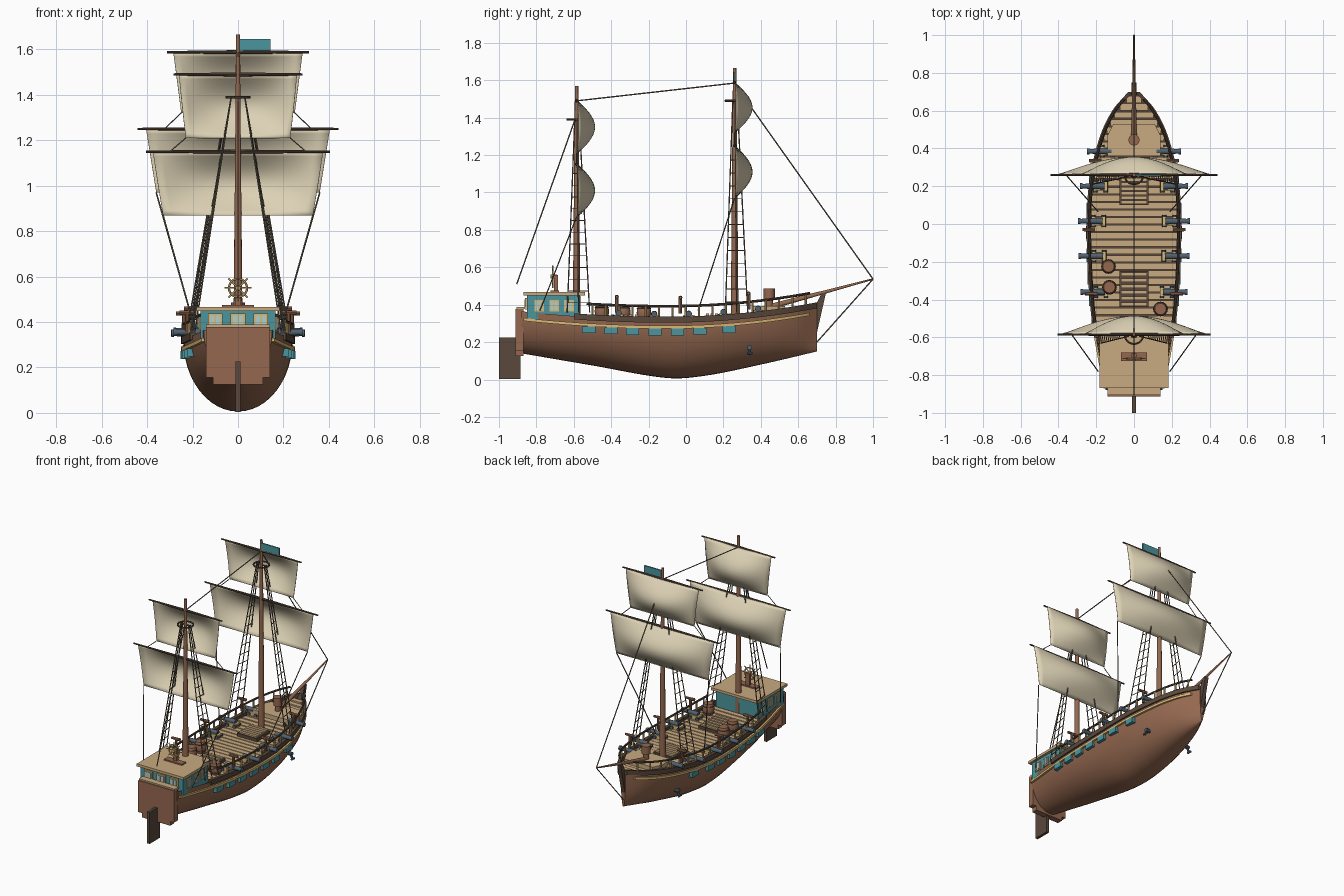
import bpy, bmesh, math
from mathutils import Vector, Matrix

if "Cube" in bpy.data.objects:
    bpy.data.objects.remove(bpy.data.objects["Cube"])
pi = math.pi
COL = dict(wood=(.30, .14, .08), deck=(.58, .40, .22), sail=(.72, .64, .46), teal=(.07, .30, .34),
           dark=(.10, .065, .045), gold=(.70, .48, .18), iron=(.08, .12, .16), rope=(.17, .14, .10), glass=(.45, .62, .58))
MATS = {}
for k, c in COL.items():
    MATS[k] = bpy.data.materials.new(k)
    MATS[k].diffuse_color = (*c, 1)

def finish(bm, name, mat):
    bmesh.ops.recalc_face_normals(bm, faces=bm.faces)
    me = bpy.data.meshes.new(name)
    bm.to_mesh(me)
    bm.free()
    ob = bpy.data.objects.new(name, me)
    bpy.context.collection.objects.link(ob)
    me.materials.append(MATS[mat])
    bpy.ops.object.select_all(action='DESELECT')
    ob.select_set(True)
    bpy.context.view_layer.objects.active = ob
    bpy.ops.object.shade_smooth_by_angle(angle=math.radians(35))
    return ob

def box(bm, x0, x1, y0, y1, z0, z1):
    m = Matrix.Translation(((x0+x1)/2, (y0+y1)/2, (z0+z1)/2)) @ Matrix.Diagonal((x1-x0, y1-y0, z1-z0, 1))
    bmesh.ops.create_cube(bm, size=1, matrix=m)

def rod(bm, p, q, r, r2=None, n=8):
    p, q = Vector(p), Vector(q)
    d = q - p
    m = Matrix.Translation((p+q)/2) @ d.to_track_quat('Z', 'Y').to_matrix().to_4x4()
    bmesh.ops.create_cone(bm, cap_ends=True, segments=n, radius1=r, radius2=r if r2 is None else r2, depth=d.length, matrix=m)

def ring(bm, c, R, r, axis='Z', n=24):
    pts = []
    for i in range(n+1):
        a, b = R*math.cos(2*pi*i/n), R*math.sin(2*pi*i/n)
        pts.append(Vector(c) + Vector((a, b, 0) if axis == 'Z' else (a, 0, b)))
    for p, q in zip(pts, pts[1:]):
        rod(bm, p, q, r, n=6)

def loft(bm, rows, closed=False, caps=True):
    vs = [[bm.verts.new(p) for p in row] for row in rows]
    n = len(rows[0])
    for a, b in zip(vs, vs[1:]):
        for i in range(n if closed else n-1):
            j = (i+1) % n
            bm.faces.new((a[i], a[j], b[j], b[i]))
    if caps:
        bm.faces.new(vs[0])
        bm.faces.new(vs[-1])

def curve(tab):
    # smooth curve through a few hull stations
    def f(y):
        y = min(max(y, tab[0][0]), tab[-1][0])
        i = max(k for k in range(len(tab)-1) if tab[k][0] <= y)
        sl = lambda k: ((tab[min(k+1, len(tab)-1)][1]-tab[max(k-1, 0)][1]) /
                        (tab[min(k+1, len(tab)-1)][0]-tab[max(k-1, 0)][0]))
        (a, u), (b, v) = tab[i], tab[i+1]
        h = b-a
        t = (y-a)/h
        return ((2*t**3-3*t*t+1)*u + (t**3-2*t*t+t)*h*sl(i) + (3*t*t-2*t**3)*v + (t**3-t*t)*h*sl(i+1))
    return f

W = curve([(-.88, .15), (-.5, .215), (-.1, .24), (.2, .23), (.45, .175), (.6, .105), (.7, .02)])
K = curve([(-.88, .14), (-.5, .075), (-.1, .008), (.1, .02), (.4, .08), (.7, .15)])
S = lambda y: .322 + (.12 if y > -.1 else .07)*(y+.1)**2
span = lambda a, b, n: [a+(b-a)*i/n for i in range(n+1)]
new = bmesh.new

# hull shell and under-deck
bm = new()
rows = []
for y in span(-.88, .7, 48):
    rows.append([(W(y)*math.sin(t), y, S(y)-(S(y)-K(y))*math.cos(t)) for t in span(-pi/2, pi/2, 24)])
loft(bm, rows)
finish(bm, "hull", 'wood')
bm = new()
loft(bm, [[(s*(W(y)-.003), y, S(y)-.02) for s in (-1, 1)] for y in span(-.88, .69, 40)], caps=False)
finish(bm, "under_deck", 'dark')

# deck planks
bm = new()
for i in range(31):
    y = -.56 + i*.04
    w = W(y+.025)-.012
    box(bm, -w, w, y, y+.034, S(y)-.02, S(y)-.006)
finish(bm, "deck_planks", 'deck')

# gunwale and gold trim along both sides
def strake(name, x0, x1, z0, z1, ya, yb, mat):
    bm = new()
    for s in (-1, 1):
        loft(bm, [[(s*(W(y)+a), y, S(y)+b) for a, b in ((x0, z0), (x1, z0), (x1, z1), (x0, z1))]
                  for y in span(ya, yb, 40)], closed=True)
    finish(bm, name, mat)
strake("gunwale", -.014, .01, -.018, .014, -.6, .7, 'dark')
strake("gold_trim", -.02, .01, -.05, -.034, -.87, .66, 'gold')

# deck rail, posts and swivel guns
rail, posts, swivel = new(), new(), new()
for s in (-1, 1):
    pts = [(s*(W(y)-.004), y, S(y)+.07) for y in span(-.53, .66, 30)]
    for p, q in zip(pts, pts[1:]):
        rod(rail, p, q, .007)
    for y in span(-.5, .64, 16):
        rod(posts, (s*(W(y)-.004), y, S(y)), (s*(W(y)-.004), y, S(y)+.07), .006)
    for y in (-.37, -.03, .335):
        x = s*(W(y)-.004)
        rod(swivel, (x, y, S(y)+.03), (x, y, S(y)+.115), .009)
        rod(swivel, (x-s*.03, y, S(y)+.115), (x+s*.035, y, S(y)+.115), .011, .008)
finish(rail, "deck_rail", 'dark')
finish(posts, "rail_posts", 'gold')
finish(swivel, "swivel_guns", 'wood')

# deck cannons, carriages and gunport lids
gun, car, trim, port = new(), new(), new(), new()
for s in (-1, 1):
    for y in (.385, .2, .015, -.17, -.36):
        o = W(y)+.055
        z = S(y)+.028
        rod(gun, (s*(o-.13), y, z), (s*o, y, z), .017, .012, 12)
        rod(gun, (s*(o-.012), y, z), (s*o, y, z), .016, n=12)
        x0, x1 = sorted((s*(o-.145), s*(o-.07)))
        box(car, x0, x1, y-.022, y+.022, S(y)-.006, z-.006)
        for dx in (.135, .08):
            rod(trim, (s*(o-dx), y-.032, S(y)+.006), (s*(o-dx), y+.032, S(y)+.006), .012, n=10)
    for y in (-.52, -.4, -.285, -.165, -.045, .075, .23):
        w = W(y)
        x0, x1 = sorted((s*(w-.03), s*(w+.012)))
        z = S(y)-.068
        box(port, x0, x1, y-.035, y+.035, z-.018, z+.018)
finish(gun, "cannons", 'iron')
finish(car, "cannon_carriages", 'gold')
finish(trim, "carriage_wheels", 'iron')
finish(port, "gunport_lids", 'teal')

# stern: transom, rudder, cabin with windows
bm = new()
box(bm, -.14, .14, -.912, -.87, .125, .378)
bmesh.ops.bevel(bm, geom=[e for e in bm.edges if max(v.co.z for v in e.verts) < .2 and abs(e.verts[0].co.y-e.verts[1].co.y) > .01],
                offset=.03, segments=4, affect='EDGES')
finish(bm, "transom", 'wood')
bm = new()
box(bm, -.01, .01, -1, -.885, .003, .226)
finish(bm, "rudder", 'dark')
bm = new()
box(bm, -.165, .165, -.85, -.57, .315, .45)
finish(bm, "cabin", 'teal')
bm = new()
box(bm, -.183, .183, -.868, -.54, .449, .467)
box(bm, -.14, .14, -.905, -.86, .376, .388)
finish(bm, "cabin_roof", 'deck')
fr, gl = new(), new()
for x in (-.1, 0, .1):
    box(fr, x-.032, x+.032, -.86, -.845, .375, .437)
    for d in (-.013, .013):
        box(gl, x+d-.01, x+d+.01, -.864, -.85, .384, .428)
for s in (-1, 1):
    for y in (-.785, -.705, -.625):
        x0, x1 = sorted((s*.16, s*.172))
        box(fr, x0, x1, y-.026, y+.026, .365, .425)
        for d in (-.011, .011):
            x0, x1 = sorted((s*.16, s*.176))
            box(gl, x0, x1, y+d-.008, y+d+.008, .373, .417)
finish(fr, "window_frames", 'gold')
finish(gl, "window_panes", 'glass')

# steering wheel
bm = new()
wc = Vector((0, -.712, .55))
ring(bm, wc, .04, .005, 'Y')
rod(bm, (0, -.725, .55), (0, -.69, .55), .011)
for k in range(8):
    a = k*pi/4
    rod(bm, wc, wc+Vector((math.cos(a), 0, math.sin(a)))*.06, .0035, n=6)
finish(bm, "steering_wheel", 'gold')
bm = new()
box(bm, -.014, .014, -.705, -.685, .466, .56)
box(bm, -.07, .07, -.725, -.68, .466, .476)
finish(bm, "wheel_stand", 'wood')

# hatches, barrels, foredeck, capstan
bm, dk = new(), new()
for a, b in ((.10, .25), (-.44, -.25)):
    z = S((a+b)/2)
    box(dk, -.078, .078, a, b, z-.015, z+.012)
    for y in span(a+.015, b-.015, 5):
        box(bm, -.068, .068, y-.009, y+.009, z, z+.022)
finish(dk, "hatch_frames", 'dark')
finish(bm, "hatch_slats", 'deck')
bm, hoop = new(), new()
for x, y in ((-.135, -.225), (-.13, -.335), (.14, -.45)):
    z = S(y)-.006
    prof = [(.03, 0), (.036, .02), (.039, .04), (.036, .06), (.03, .08)]
    loft(bm, [[(x+r*math.cos(a), y+r*math.sin(a), z+h) for a in span(0, 2*pi*15/16, 15)] for r, h in prof], closed=True)
    for h in (.018, .062):
        ring(hoop, (x, y, z+h), .036, .003, n=16)
finish(bm, "barrels", 'wood')
finish(hoop, "barrel_hoops", 'dark')
bm = new()
loft(bm, [[(-w, y, .36), (w, y, .36), (w, y, .392), (-w, y, .392)] for y, w in ((.36, .14), (.47, .14), (.53, .11))], closed=True)
finish(bm, "foredeck", 'deck')
bm = new()
rod(bm, (0, .445, .39), (0, .445, .44), .02, n=12)
rod(bm, (0, .445, .43), (0, .445, .487), .03, n=12)
finish(bm, "capstan", 'wood')

# stem, bowsprit, anchors
bm = new()
sec = [(.66, .33), (.70, .25), (.748, .462), (.725, .462)]
loft(bm, [[(x, y, z) for y, z in sec] for x in (-.014, .014)], closed=True)
finish(bm, "stem_post", 'dark')
bm = new()
rod(bm, (0, .46, .392), (0, 1, .537), .015, .004, 12)
finish(bm, "bowsprit", 'wood')
bm = new()
for s in (-1, 1):
    rod(bm, (s*.165, .34, .18), (s*.19, .34, .135), .008)
    rod(bm, (s*.19, .325, .14), (s*.19, .355, .14), .007)
    rod(bm, (s*.14, .34, .172), (s*.185, .34, .172), .014)
finish(bm, "anchors", 'iron')

# masts, yards, sails, rigging
rig = new()
def mast(name, y, top, sails, cross):
    bm = new()
    rod(bm, (0, y, .3), (0, y, top), .021, .009, 14)
    finish(bm, name + "_mast", 'wood')
    bm = new()
    ring(bm, (0, y, cross), .05, .006)
    rod(bm, (-.055, y, cross), (.055, y, cross), .005)
    finish(bm, name + "_crosstree", 'dark')
    yards = new()
    for k, (zt, zb, wt, wb, yw) in enumerate(sails):
        rod(yards, (-yw, y, zt), (0, y, zt), .005, .009)
        rod(yards, (0, y, zt), (yw, y, zt), .009, .005)
        bm = new()
        rows = []
        for v in span(0, 1, 14):
            w = wt+(wb-wt)*v
            rows.append([(u*w, y+.004+.092*math.sin(pi*v)*math.cos(u*pi/2*.97), zt+(zb-zt)*v) for u in span(-1, 1, 18)])
        loft(bm, rows, caps=False)
        ob = finish(bm, f"{name}_sail_{k+1}", 'sail')
        mod = ob.modifiers.new("cloth", 'SOLIDIFY')
        mod.thickness = .003
        for s in (-1, 1):
            if k == 0:
                rod(rig, (s*wb, y, zb), (s*.19, y-.195, .37), .0035, n=6)
            else:
                rod(rig, (s*wb, y, zb), (s*sails[0][2]*.8, y, sails[0][0]), .0025, n=6)
    finish(yards, name + "_yards", 'dark')
    # shrouds with ratlines
    for s in (-1, 1):
        lines = [(Vector((s*(W(y+d)-.005), y+d, S(y)+.02)), Vector((s*.03, y+d*.2, cross))) for d in (-.05, .01, .07)]
        for p, q in lines:
            rod(rig, p, q, .0035, n=6)
        for t in span(.05, .72, 11):
            pts = [p.lerp(q, t) for p, q in lines]
            for p, q in zip(pts, pts[1:]):
                rod(rig, p, q, .0025, n=5)

mast("aft", -.585, 1.57, [(1.15, .87, .375, .33, .405), (1.49, 1.21, .26, .23, .285)], 1.39)
mast("fore", .26, 1.665, [(1.25, .97, .405, .36, .442), (1.588, 1.32, .285, .25, .312)], 1.49)
# long stays
for p, q in (((0, .26, 1.585), (0, -.585, 1.49)), ((0, .26, 1.58), (0, 1, .537)),
             ((0, 1, .537), (0, .7, .2)), ((0, -.59, 1.4), (0, -.905, .51))):
    rod(rig, p, q, .0035, n=6)
finish(rig, "rigging", 'rope')

# pennant
bm = new()
box(bm, .005, .142, .253, .263, 1.595, 1.645)
finish(bm, "flag", 'teal')

for m in bpy.data.materials:
    if m.users and not m.is_grease_pencil:
        m.use_nodes = True
        m.node_tree.nodes["Principled BSDF"].inputs["Base Color"].default_value = m.diffuse_color
